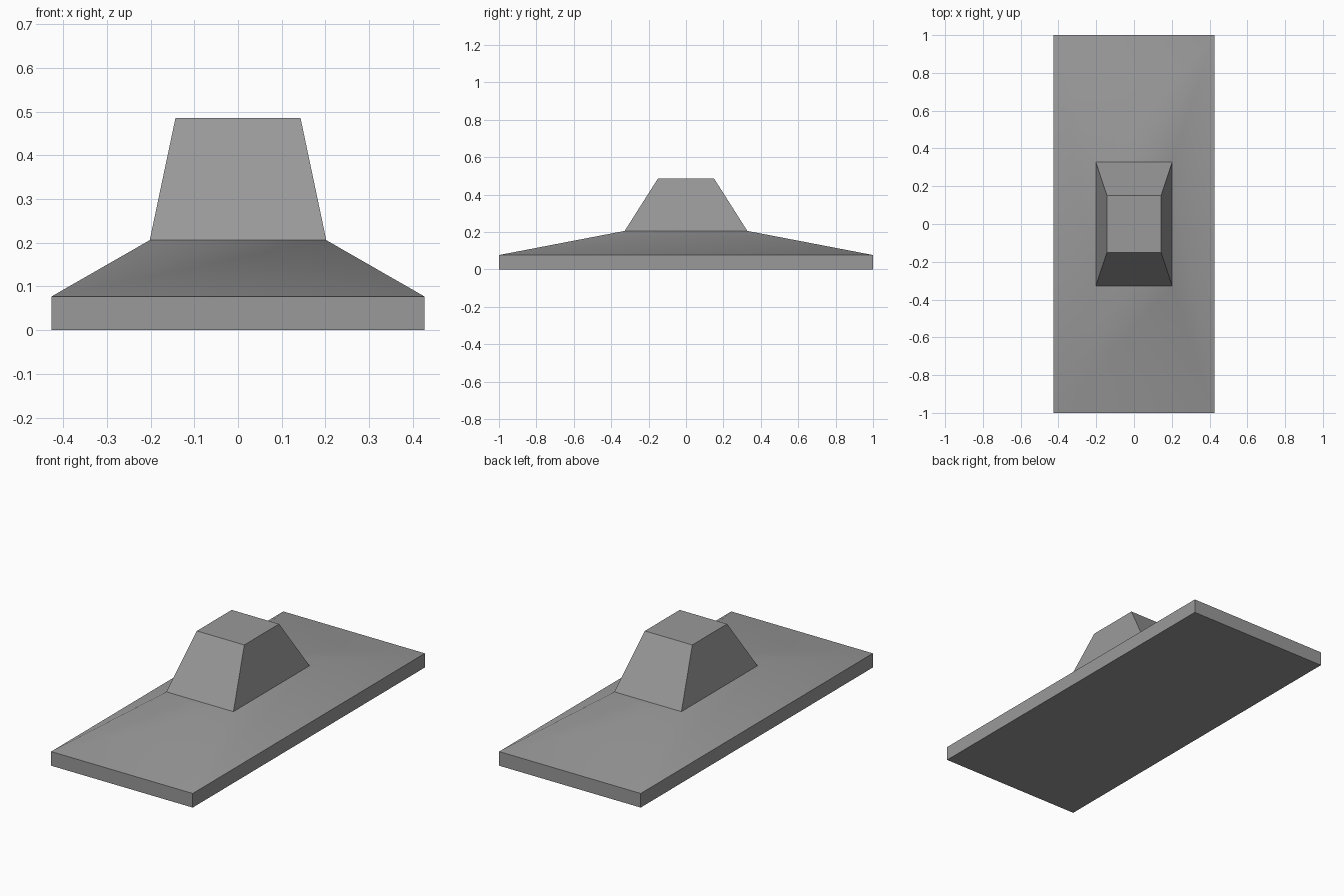
import bpy
import bmesh
from math import radians

cube = bpy.data.objects.get("Cube")
if cube:
    bpy.data.objects.remove(cube, do_unlink=True)

# One plain grey for the whole model
grey = bpy.data.materials.new("stone grey")
grey.use_nodes = True
colour = (0.32, 0.32, 0.32, 1)
grey.diffuse_color = colour
grey.node_tree.nodes["Principled BSDF"].inputs["Base Color"].default_value = colour


def loft(name, levels):
    """Closed solid through stacked rectangles given as (half x, half y, z)."""
    bm = bmesh.new()
    rings = [[bm.verts.new((sx * x, sy * y, z))
              for sx, sy in ((-1, -1), (1, -1), (1, 1), (-1, 1))]
             for x, y, z in levels]
    for low, high in zip(rings, rings[1:]):
        for i in range(4):
            j = (i + 1) % 4
            bm.faces.new((low[i], low[j], high[j], high[i]))
    bm.faces.new(rings[0][::-1])
    bm.faces.new(rings[-1])
    bmesh.ops.recalc_face_normals(bm, faces=bm.faces)
    mesh = bpy.data.meshes.new(name)
    bm.to_mesh(mesh)
    bm.free()
    mesh.materials.append(grey)
    obj = bpy.data.objects.new(name, mesh)
    bpy.context.collection.objects.link(obj)
    # Soften only the shallow corners between the sloping faces
    bpy.ops.object.select_all(action="DESELECT")
    obj.select_set(True)
    bpy.context.view_layer.objects.active = obj
    bpy.ops.object.shade_smooth_by_angle(angle=radians(40))
    return obj


# Slab, shallow sloping roof and steep tapered block in one solid
loft("stepped_plinth", [
    (0.427, 1.0, 0.0),
    (0.427, 1.0, 0.077),
    (0.202, 0.328, 0.206),
    (0.143, 0.15, 0.486),
])
